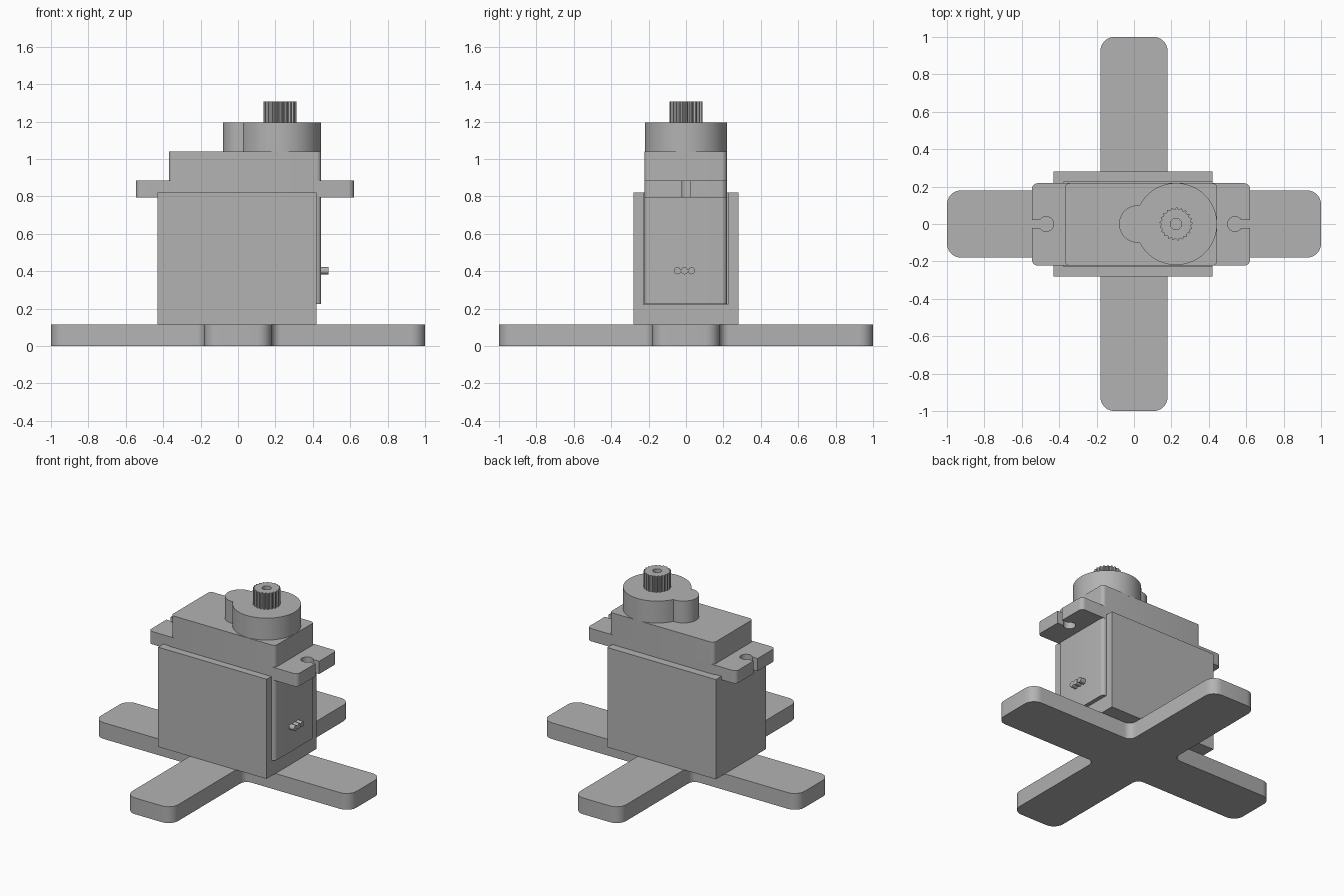
import bpy, bmesh, math
from mathutils import Vector

if "Cube" in bpy.data.objects:
    bpy.data.objects.remove(bpy.data.objects["Cube"])

grey = bpy.data.materials.new("plain grey")
grey.diffuse_color = (0.45, 0.45, 0.45, 1)
grey.use_nodes = True
grey.node_tree.nodes["Principled BSDF"].inputs["Base Color"].default_value = grey.diffuse_color


def rounded(corners, seg=6):
    """Outline from (x, y, radius) corners, each corner filleted."""
    out = []
    n = len(corners)
    for i, (x, y, r) in enumerate(corners):
        p = Vector((x, y))
        if r == 0:
            out.append(p)
            continue
        a = (Vector(corners[i - 1][:2]) - p).normalized()
        b = (Vector(corners[(i + 1) % n][:2]) - p).normalized()
        for k in range(seg + 1):      # square corners: quarter circle
            t = k / seg * math.pi / 2
            out.append(p + a * r * (1 - math.sin(t)) + b * r * (1 - math.cos(t)))
    return out


def rect(x0, x1, y0, y1, r=0.0):
    return rounded([(x0, y0, r), (x1, y0, r), (x1, y1, r), (x0, y1, r)])


def arc(cx, cy, r, a0, a1, n):
    return [Vector((cx + r * math.cos(a0 + (a1 - a0) * k / n),
                    cy + r * math.sin(a0 + (a1 - a0) * k / n))) for k in range(n + 1)]


def prism(name, outline, z0, z1):
    """Extrude a flat outline from z0 to z1."""
    bm = bmesh.new()
    face = bm.faces.new([bm.verts.new((p[0], p[1], z0)) for p in outline])
    ext = bmesh.ops.extrude_face_region(bm, geom=[face])
    for v in ext["geom"]:
        if isinstance(v, bmesh.types.BMVert):
            v.co.z = z1
    bmesh.ops.recalc_face_normals(bm, faces=bm.faces)
    me = bpy.data.meshes.new(name)
    bm.to_mesh(me)
    bm.free()
    me.materials.append(grey)
    ob = bpy.data.objects.new(name, me)
    bpy.context.collection.objects.link(ob)
    return ob


def cut(ob, cutter):
    mod = ob.modifiers.new("cut", "BOOLEAN")
    mod.operation, mod.solver, mod.object = "DIFFERENCE", "EXACT", cutter
    cutter.hide_render = True
    cutter.hide_set(True)


def smooth(ob, angle=30):
    bpy.ops.object.select_all(action="DESELECT")
    ob.select_set(True)
    bpy.context.view_layer.objects.active = ob
    bpy.ops.object.shade_smooth_by_angle(angle=math.radians(angle))


Y0, Y1 = -0.222, 0.218            # motor sides
SX = 0.225                        # shaft position

# Cross-shaped foot with rounded ends and filleted inner corners
w, R, f = 0.18, 0.075, 0.05
quarter = [(w, -w, f), (1, -w, R), (1, w, R)]
cross = []
for k in range(4):
    c, s = round(math.cos(k * math.pi / 2)), round(math.sin(k * math.pi / 2))
    cross += [(x * c - y * s, x * s + y * c, r) for x, y, r in quarter]
smooth(prism("cross_foot", rounded(cross), 0, 0.115))

# Holder box, open at the top and on the right
holder = prism("holder", rect(-0.43, 0.42, -0.28, 0.28), 0.115, 0.82)
cut(holder, prism("holder_cutter", rect(-0.376, 0.6, Y0 - 0.006, Y1 + 0.006), 0.222, 1.0))

# Motor case
smooth(prism("motor_case", rect(-0.37, 0.445, Y0, Y1, 0.025), 0.225, 1.04))


# Mounting flange with a keyhole slot in each end
def keyhole(cx, edge, side):
    """Slot from the edge into a round hole; side is +1 right, -1 left."""
    h, r = 0.022, 0.04
    a = math.asin(h / r)
    start = 0 if side > 0 else math.pi
    ring = arc(cx, 0, r, start - a, start + a - 2 * math.pi, 20)
    return [Vector((edge, -h * side))] + ring + [Vector((edge, h * side))]


L, Rt, q = -0.545, 0.62, 0.03
outline = rect(L, Rt, Y0, Y1, q)
half = len(outline) // 2
outline = outline[:half] + keyhole(0.54, Rt, 1) + outline[half:] + keyhole(-0.47, L, -1)
smooth(prism("mounting_flange", outline, 0.795, 0.885))

# Gear housing: large round turret joined to a small one
rb, rs, cs = 0.219, 0.10, 0.02
d = SX - cs
off = (d * d + rb * rb - rs * rs) / (2 * d)
ab = math.acos(off / rb)
h = rb * math.sin(ab)
as_ = math.atan2(h, SX - off - cs)
turret = arc(SX, 0, rb, -math.pi + ab, math.pi - ab, 56)
turret += arc(cs, 0, rs, as_, 2 * math.pi - as_, 28)[1:-1]
smooth(prism("gear_housing", turret, 1.03, 1.195))

# Splined output shaft with a screw hole
teeth = 21
spline = []
for k in range(teeth * 4):
    r = 0.088 if k % 4 < 2 else 0.079
    a = 2 * math.pi * k / (teeth * 4)
    spline.append((SX + r * math.cos(a), r * math.sin(a)))
shaft = prism("output_shaft", spline, 1.18, 1.308)
cut(shaft, prism("screw_hole_cutter", arc(SX, 0, 0.03, 0, 2 * math.pi, 24)[:-1], 1.21, 1.4))

# Three cable wires leaving the right side
for i in range(3):
    bpy.ops.mesh.primitive_cylinder_add(
        vertices=16, radius=0.019, depth=0.08,
        location=(0.444, -0.046 + i * 0.038, 0.402), rotation=(0, math.pi / 2, 0))
    wire = bpy.context.object
    wire.name = f"cable_wire_{i + 1}"
    wire.data.materials.append(grey)
    smooth(wire)
